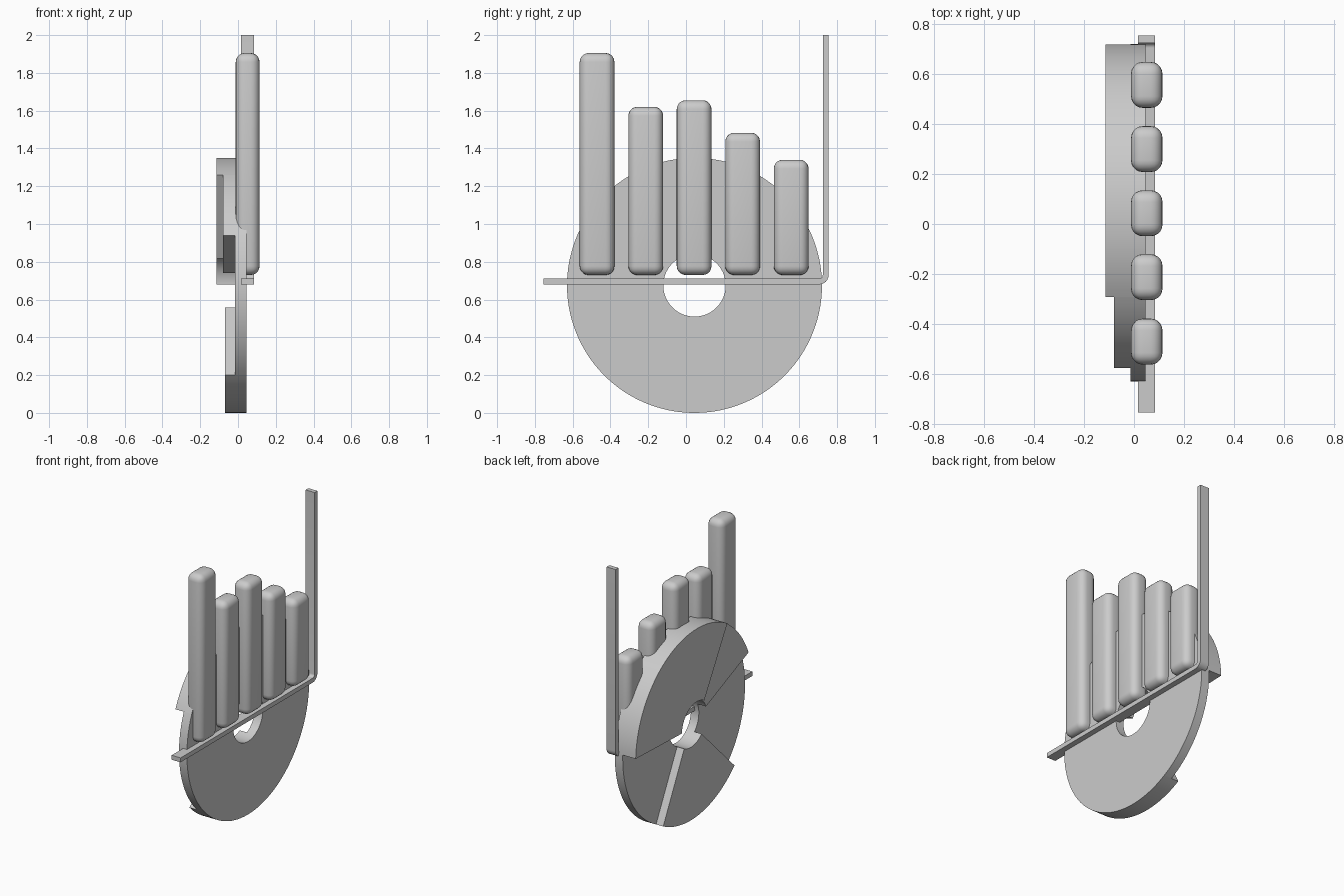
import bpy, bmesh
from math import sin, cos, radians

if "Cube" in bpy.data.objects:
    bpy.data.objects.remove(bpy.data.objects["Cube"])

CY, CZ = 0.045, 0.675      # ring centre
R_OUT, R_IN = 0.675, 0.165
FRONT_X = 0.046


def finish(name, bm, angle=30):
    bmesh.ops.recalc_face_normals(bm, faces=bm.faces)
    mesh = bpy.data.meshes.new(name)
    bm.to_mesh(mesh)
    bm.free()
    obj = bpy.data.objects.new(name, mesh)
    bpy.context.collection.objects.link(obj)
    bpy.ops.object.select_all(action='DESELECT')
    obj.select_set(True)
    bpy.context.view_layer.objects.active = obj
    bpy.ops.object.shade_smooth_by_angle(angle=radians(angle))
    return obj


def ring_sector(name, a0, a1, back_x):
    """Annular wedge in the YZ plane, from back_x to the common front plane."""
    bm = bmesh.new()
    n = max(8, int((a1 - a0) / 2.5))
    rows = []
    for i in range(n + 1):
        a = radians(a0 + (a1 - a0) * i / n)
        rows.append([bm.verts.new((x, CY + r * cos(a), CZ + r * sin(a)))
                     for x, r in ((back_x, R_IN), (back_x, R_OUT),
                                  (FRONT_X, R_OUT), (FRONT_X, R_IN))])
    for p, q in zip(rows, rows[1:]):
        for k in range(4):
            m = (k + 1) % 4
            bm.faces.new((p[k], p[m], q[m], q[k]))
    bm.faces.new(rows[0])
    bm.faces.new(rows[-1])
    return finish(name, bm)


def bar(name, y, top):
    """Rounded column of the bar chart."""
    bm = bmesh.new()
    bmesh.ops.create_cube(bm, size=1)
    x0, x1, bottom, width = -0.012, 0.114, 0.73, 0.184
    for v in bm.verts:
        v.co.x = x1 if v.co.x > 0 else x0
        v.co.y = y + v.co.y * width
        v.co.z = top if v.co.z > 0 else bottom
    bmesh.ops.bevel(bm, geom=bm.edges[:], offset=0.047, segments=5,
                    profile=0.5, affect='EDGES')
    return finish(name, bm, 40)


# Ring chart: wedges of different thickness sharing one flat front
for name, a0, a1, back in (("wedge_thickest", 2, 120, -0.115),
                           ("wedge_upper", 120, 157, -0.08),
                           ("wedge_thin_left", 157, 224.7, -0.015),
                           ("wedge_lower", 224.7, 297, -0.07),
                           ("wedge_thin_right", 297, 362, -0.015)):
    ring_sector(name, a0, a1, back)

# Bars
for i, (y, top) in enumerate(((-0.471, 1.905), (-0.213, 1.62), (0.043, 1.655),
                              (0.3, 1.483), (0.557, 1.34))):
    bar(f"bar_{i + 1}", y, top)

# Axis: L-shaped strip with a rounded bend
def arc(r):
    c = (0.705, 0.73)
    return [(c[0] + r * cos(radians(a)), c[1] + r * sin(radians(a)))
            for a in range(-90, 1, 15)]

outline = ([(-0.755, 0.68)] + arc(0.05) + [(0.755, 2.0), (0.724, 2.0)]
           + arc(0.019)[::-1] + [(-0.755, 0.711)])
bm = bmesh.new()
face = bm.faces.new([bm.verts.new((0.016, y, z)) for y, z in outline])
ext = bmesh.ops.extrude_face_region(bm, geom=[face])
bmesh.ops.translate(bm, vec=(0.069, 0, 0),
                    verts=[g for g in ext["geom"] if isinstance(g, bmesh.types.BMVert)])
finish("axis_strip", bm)
